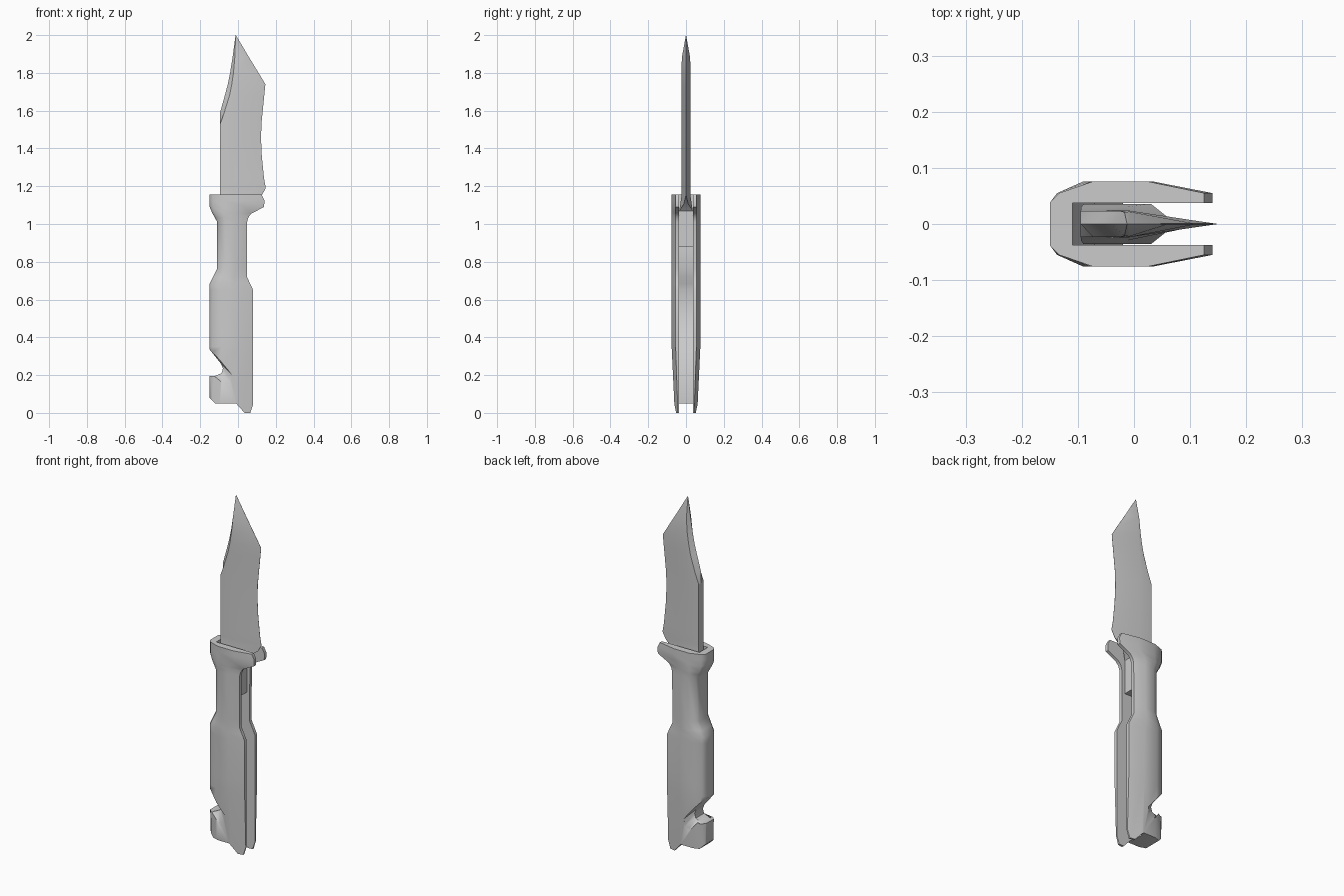
import bpy, bmesh, math


def loft(name, rings):
    """Closed solid through a list of rings with equal point counts."""
    bm = bmesh.new()
    rows = [[bm.verts.new(p) for p in ring] for ring in rings]
    n = len(rows[0])
    for a, b in zip(rows, rows[1:]):
        for i in range(n):
            j = (i + 1) % n
            bm.faces.new((a[i], a[j], b[j], b[i]))
    bm.faces.new(rows[0][::-1])
    bm.faces.new(rows[-1])
    bmesh.ops.recalc_face_normals(bm, faces=bm.faces)
    mesh = bpy.data.meshes.new(name)
    bm.to_mesh(mesh)
    bm.free()
    obj = bpy.data.objects.new(name, mesh)
    bpy.context.collection.objects.link(obj)
    return obj


def select(obj):
    bpy.ops.object.select_all(action='DESELECT')
    obj.select_set(True)
    bpy.context.view_layer.objects.active = obj


def cut(obj, cutter):
    cutter.hide_render = True
    mod = obj.modifiers.new("cut", 'BOOLEAN')
    mod.operation = 'DIFFERENCE'
    mod.solver = 'EXACT'
    mod.object = cutter
    select(obj)
    bpy.ops.object.modifier_apply(modifier=mod.name)
    bpy.data.objects.remove(cutter, do_unlink=True)


def smooth(obj, angle):
    select(obj)
    bpy.ops.object.shade_smooth_by_angle(angle=math.radians(angle))


# Handle: U-shaped channel, open towards +x
def channel(z, left, right, floor, half):
    w = right - left
    k = half / 0.076
    side = [(left, .038 * k), (left + .06 * w, .055 * k), (left + .28 * w, half),
            (left + .63 * w, half), (right, .055 * k), (right, .037), (floor, .037)]
    return [(x, y, z) for x, y in side] + [(x, -y, z) for x, y in reversed(side)]


stations = [  # z, left x, right x, channel floor x, half thickness
    (-.03, -.15, .08, -.02, .058),
    (.35, -.15, .08, -.02, .076),
    (.42, -.15, .08, -.09, .076),
    (.65, -.15, .08, -.10, .076),
    (.685, -.15, .064, -.09, .076),
    (.72, -.132, .047, -.08, .076),
    (.765, -.11, .047, -.07, .076),
    (1.01, -.11, .048, -.07, .076),
    (1.035, -.123, .055, -.085, .076),
    (1.055, -.135, .07, -.095, .076),
    (1.09, -.15, .138, -.105, .076),
    (1.125, -.15, .14, -.11, .076),
    (1.155, -.15, .125, -.11, .076),
]
handle = loft("handle", [channel(*s) for s in stations])

# Stepped butt end
butt = [(-.25, .18), (-.15, .08), (-.12, .05), (-.01, .05), (.035, 0), (.065, 0),
        (.08, .045), (.14, .225), (.2, -.1), (-.25, -.1)]
cut(handle, loft("butt_cutter", [[(x, y, z) for x, z in butt] for y in (-.1, .1)]))

# Hooked opener notch with sloping sides
outer = [(-.2, .405), (-.15, .345), (-.035, .205), (-.04, .165), (-.07, .15),
         (-.125, .195), (-.2, .205)]
inner = [(-.2, .39), (-.15, .335), (-.09, .26), (-.08, .235), (-.087, .21),
         (-.125, .193), (-.2, .2)]
layers = [(-.1, outer), (-.068, outer), (-.037, inner),
          (.037, inner), (.068, outer), (.1, outer)]
cut(handle, loft("notch_cutter", [[(x, y, z) for x, z in p] for y, p in layers]))
smooth(handle, 48)


# Blade with its thick root inside the handle
def section(z, edge, e, mid, h, side, s, ridge):
    return [(edge, e, z), (mid, h, z), (side, s, z), (ridge, 0, z),
            (side, -s, z), (mid, -h, z), (edge, -e, z)]


blade_sections = [  # z, edge x/half, mid x/half, spine x/half, ridge x
    (.88, .03, .036, -.015, .036, -.09, .036, -.09),
    (1.07, .03, .036, -.015, .036, -.09, .036, -.09),
    (1.105, .06, .012, -.015, .03, -.094, .03, -.094),
    (1.15, .125, .001, -.018, .024, -.095, .023, -.095),
    (1.19, .147, .0005, -.02, .024, -.095, .023, -.095),
    (1.24, .138, .0005, -.02, .024, -.095, .023, -.095),
    (1.36, .126, .0005, -.02, .024, -.095, .023, -.095),
    (1.45, .122, .0005, -.02, .024, -.095, .023, -.095),
    (1.53, .124, .0005, -.02, .024, -.095, .023, -.095),
    (1.59, .13, .0005, -.02, .024, -.073, .023, -.095),
    (1.68, .139, .0005, -.015, .024, -.045, .023, -.07),
    (1.74, .145, .0005, -.012, .024, -.033, .023, -.054),
    (1.80, .109, .0005, -.01, .024, -.024, .023, -.042),
    (1.88, .06, .0005, -.008, .022, -.017, .021, -.029),
    (2.0, -.0115, .0002, -.012, .0004, -.0125, .0004, -.013),
]
blade = loft("blade", [section(*b) for b in blade_sections])
smooth(blade, 25)
